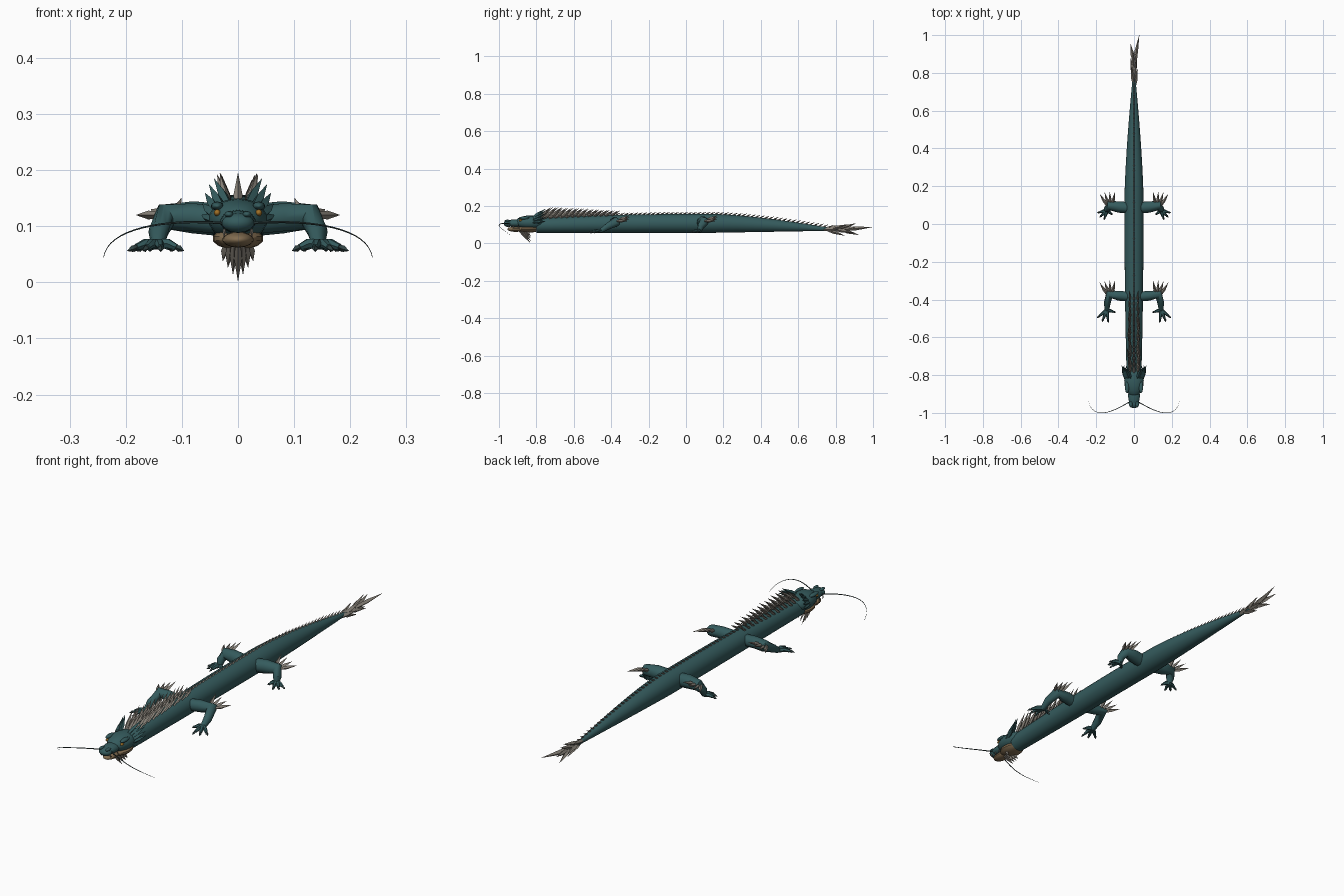
import bpy, bmesh, math, random
from mathutils import Matrix, Vector

random.seed(4)
old = bpy.data.objects.get("Cube")
if old:
    bpy.data.objects.remove(old)


def material(name, *rgb):
    mat = bpy.data.materials.new(name)
    mat.use_nodes = True
    mat.diffuse_color = (*rgb, 1)
    mat.node_tree.nodes["Principled BSDF"].inputs["Base Color"].default_value = (*rgb, 1)
    return mat


teal = material("teal scales", 0.035, 0.105, 0.11)
tan = material("tan jaw", 0.22, 0.15, 0.08)
bone = material("grey bone", 0.26, 0.235, 0.2)
dark = material("dark claw", 0.03, 0.055, 0.055)
amber = material("amber eye", 0.35, 0.16, 0.02)


def tube(bm, path, radii, sides=10):
    """Skin rings of the given radii along a path of points."""
    centres = [Vector(point) for point in path]
    last = len(centres) - 1
    rings = []
    for i, (centre, radius) in enumerate(zip(centres, radii)):
        along = (centres[min(i + 1, last)] - centres[max(i - 1, 0)]).normalized()
        side = along.cross(Vector((0, 0, 1))).normalized()
        up = side.cross(along)
        angles = [math.tau * k / sides for k in range(sides)]
        rings.append([bm.verts.new(centre + radius * (side * math.cos(a) + up * math.sin(a))) for a in angles])
    for ring, following in zip(rings, rings[1:]):
        for k in range(sides):
            n = (k + 1) % sides
            bm.faces.new((ring[k], ring[n], following[n], following[k]))
    bm.faces.new(rings[0])
    bm.faces.new(rings[-1])


def spike(bm, base, tip, width):
    """Four-sided blade, widest near the middle."""
    base, tip = Vector(base), Vector(tip)
    tube(bm, (base, base.lerp(tip, 0.4), tip), (width * 0.7, width, width * 0.03), 4)


def blob(bm, centre, size):
    """Ellipsoid with its poles along the model's length."""
    shape = Matrix.LocRotScale(Vector(centre), None, Vector(size)) @ Matrix.Rotation(math.pi / 2, 4, "X")
    bmesh.ops.create_uvsphere(bm, u_segments=14, v_segments=10, radius=1, matrix=shape)


def finish(name, bm, mat, angle=40):
    bmesh.ops.recalc_face_normals(bm, faces=bm.faces[:])
    mesh = bpy.data.meshes.new(name)
    bm.to_mesh(mesh)
    bm.free()
    mesh.materials.append(mat)
    ob = bpy.data.objects.new(name, mesh)
    bpy.context.scene.collection.objects.link(ob)
    bpy.ops.object.select_all(action="DESELECT")
    ob.select_set(True)
    bpy.context.view_layer.objects.active = ob
    bpy.ops.object.shade_smooth_by_angle(angle=math.radians(angle))


def mirrored(point, s):
    return Vector((s * point[0], point[1], point[2]))


# Body tapers gently to the neck and fully to the tail
NECK, TAIL, BELLY = -0.8, 0.85, 0.057


def tail_fraction(y):
    return max(0, (y - 0.15) / (TAIL - 0.15))


def body_radius(y):
    neck = min(0, y) / NECK
    return max(0.004, 0.05 * (1 - 0.22 * neck ** 2 - tail_fraction(y) ** 1.4))


def body_centre(y):
    return BELLY + body_radius(y) + 0.012 * tail_fraction(y)


def back_height(y):
    return body_centre(y) + body_radius(y)


steps = 40
stations = [NECK + (TAIL - NECK) * i / steps for i in range(steps + 1)]
body = bmesh.new()
tube(body, [(0, y, body_centre(y)) for y in stations], [body_radius(y) for y in stations], 24)
finish("body", body, teal)

# Head: cranium, muzzle, nose and jaw
skull, jaw, brows, eyes, horns, teeth = (bmesh.new() for part in range(6))
blob(skull, (0, -0.83, 0.112), (0.053, 0.085, 0.038))
blob(skull, (0, -0.91, 0.108), (0.032, 0.06, 0.021))
blob(skull, (0, -0.95, 0.106), (0.029, 0.025, 0.018))
blob(jaw, (0, -0.91, 0.076), (0.028, 0.045, 0.014))
blob(jaw, (0, -0.84, 0.078), (0.046, 0.06, 0.02))
for s in (1, -1):
    blob(brows, (s * 0.037, -0.865, 0.136), (0.011, 0.03, 0.008))
    blob(brows, (s * 0.016, -0.955, 0.121), (0.008, 0.016, 0.006))
    blob(eyes, (s * 0.037, -0.885, 0.124), (0.006, 0.009, 0.006))
    # Horns and frills fan round the back of the skull
    for i in range(5):
        a = 0.3 * i
        out, rise = math.cos(a), math.sin(a)
        root = (s * 0.045 * out, -0.82, 0.11 + 0.03 * rise)
        spike(horns, root, (s * (0.03 + 0.035 * out), -0.75, 0.12 + 0.07 * rise), 0.009)
    for i in range(4):
        y = -0.95 + 0.025 * i
        spike(teeth, (s * 0.024, y, 0.095), (s * 0.025, y + 0.004, 0.08), 0.003)
finish("skull", skull, teal)
finish("lower_jaw", jaw, tan)
finish("brows_and_nostrils", brows, teal)
finish("eyes", eyes, amber)
finish("head_horns", horns, teal, 20)
finish("teeth", teeth, bone, 20)

# Mane of long blades in three rows, shrinking toward the shoulders
mane, crest = bmesh.new(), bmesh.new()
rows = 14
for i in range(rows):
    size = 1 - 0.7 * i / rows
    y = NECK + 0.03 * i
    for lane in (-1, 0, 1):
        x = lane * random.uniform(0.015, 0.02)
        root = Vector((x, y + 0.01 * abs(lane), back_height(y) - 0.005))
        sweep = Vector((x * size, 0.03 + 0.05 * size, 0.01 + 0.055 * size))
        spike(mane, root, root + sweep, 0.003 + 0.005 * size)
finish("mane", mane, bone, 20)

# Low crest along the rest of the back
teeth_count = 48
for i in range(teeth_count):
    y = -0.38 + 1.16 * i / teeth_count
    root = Vector((0, y, back_height(y) - 0.003))
    spike(crest, root, root + Vector((0, 0.03, 0.015)), 0.004)
finish("back_crest", crest, bone, 20)

# Chin beard, longest in the middle
beard = bmesh.new()
for i in range(-3, 4):
    short = abs(i)
    root = (0.007 * i, -0.89 + 0.012 * short, 0.068)
    spike(beard, root, (0.009 * i, -0.83, 0.002 + 0.012 * short), 0.007)
finish("chin_beard", beard, bone, 20)

# Tail fan: blades spiral round the tip, growing longer
fan = bmesh.new()
blades = 10
for i in range(blades):
    a = 2.4 * i
    reach = 0.82 + 0.015 * i
    tip = (0.02 * math.cos(a), reach, 0.075 + 0.034 * math.sin(a))
    spike(fan, (0, reach - 0.1, 0.075), tip, 0.01)
spike(fan, (0, TAIL, 0.075), (0.028, 1, 0.088), 0.01)
finish("tail_fan", fan, bone, 20)

# Whiskers arc forward, out and down
whiskers = bmesh.new()
for s in (1, -1):
    ts = [i / 16 for i in range(17)]
    arc = [(s * (0.02 + 0.22 * math.sin(1.5 * t)), -0.94 - 0.06 * math.sin(math.pi * t),
            0.105 + 0.03 * t - 0.09 * t * t) for t in ts]
    tube(whiskers, arc, [0.0025 - 0.002 * t for t in ts], 5)
finish("whiskers", whiskers, dark)


# Legs reach sideways, bend at the elbow and drop to splayed feet
def leg(name, y, s, thigh, stride, turn, toe_length):
    skin, claws, spurs = bmesh.new(), bmesh.new(), bmesh.new()
    origin = Vector((0, y, 0))
    joints = ((0.02, 0, 0.11), (0.08, 0.005, 0.116), (0.13, 0.012, 0.116),
              (0.142, -stride / 2, 0.09), (0.143, -stride, 0.068))
    path = [origin + mirrored(joint, s) for joint in joints]
    tube(skin, path, (thigh, thigh, 0.025, 0.018, 0.012))
    foot = path[-1]
    for a in (0.9, 0.4, -0.1, -1.3):
        a += turn
        length = toe_length * (1 if a > -0.5 else 0.7)
        toe = mirrored((length * math.sin(a), -length * math.cos(a), -0.012), s)
        knuckle = foot + toe * 0.4 + Vector((0, 0, 0.006))
        end = foot + toe * 0.7 + Vector((0, 0, 0.003))
        tube(skin, (foot, knuckle, end), (0.011, 0.009, 0.006), 6)
        spike(claws, end, foot + toe, 0.006)
    # Spurs fan backward from the elbow
    for i in range(4):
        a = 0.25 * i - 0.2
        root = origin + mirrored((0.115 + 0.01 * i, 0.015, 0.12), s)
        swing = mirrored((0.07 * math.sin(a), 0.07 * math.cos(a), 0.03 - 0.01 * i), s)
        spike(spurs, root, root + swing, 0.008)
    finish(name, skin, teal)
    finish(name + "_claws", claws, dark, 20)
    finish(name + "_spurs", spurs, bone, 20)


for side, s in (("left", 1), ("right", -1)):
    leg(side + "_front_leg", -0.385, s, 0.026, 0.07, 0, 0.07)
    leg(side + "_hind_leg", 0.085, s, 0.03, 0.012, 0.4, 0.055)
